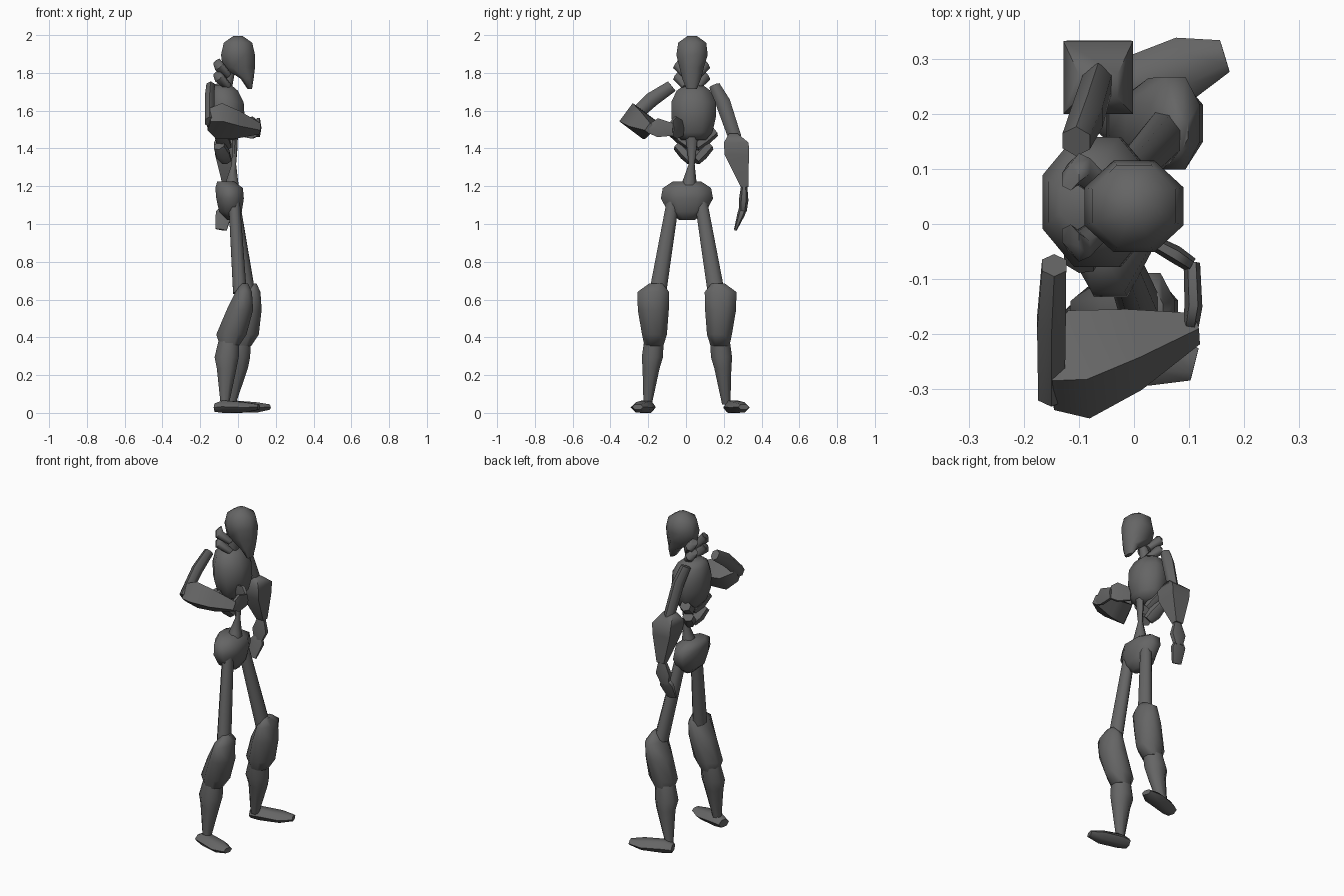
import bpy, bmesh, math
from mathutils import Vector

grey = bpy.data.materials.new("dark grey")
grey.diffuse_color = (0.13, 0.13, 0.13, 1)


def loft(name, rings, hint=(1, 0, 0), sides=8, axis=None):
    """Tube through rings (x, y, z, half width along hint, half width across)."""
    pts = [Vector(r[:3]) for r in rings]
    ax = Vector(axis) if axis else pts[-1] - pts[0]
    ax.normalize()
    u = Vector(hint)
    u = (u - ax * u.dot(ax)).normalized()
    v = ax.cross(u)
    k = 1 / math.cos(math.pi / sides)
    bm = bmesh.new()
    loops = []
    for p, r in zip(pts, rings):
        loop = []
        for i in range(sides):
            t = 2 * math.pi * (i + 0.5) / sides
            loop.append(bm.verts.new(p + u * r[3] * k * math.cos(t) + v * r[4] * k * math.sin(t)))
        loops.append(loop)
    for a, b in zip(loops, loops[1:]):
        for i in range(sides):
            j = (i + 1) % sides
            bm.faces.new((a[i], a[j], b[j], b[i]))
    bm.faces.new(loops[0][::-1])
    bm.faces.new(loops[-1])
    bmesh.ops.recalc_face_normals(bm, faces=bm.faces)
    me = bpy.data.meshes.new(name)
    bm.to_mesh(me)
    bm.free()
    ob = bpy.data.objects.new(name, me)
    bpy.context.collection.objects.link(ob)
    me.materials.append(grey)
    for o in bpy.context.selected_objects:
        o.select_set(False)
    bpy.context.view_layer.objects.active = ob
    ob.select_set(True)
    bpy.ops.object.shade_smooth_by_angle(angle=math.radians(62))
    return ob


UP = (0, 0, 1)

# head: skull tapering to a forward chin
loft("head", [(0.062, 0.03, 1.72, 0.012, 0.028), (0.048, 0.03, 1.775, 0.035, 0.05),
              (0.005, 0.03, 1.835, 0.085, 0.065), (0.0, 0.032, 1.90, 0.09, 0.083),
              (0.0, 0.033, 1.965, 0.075, 0.074), (0.0, 0.033, 2.0, 0.025, 0.025)], axis=UP)
# neck, with a pair of collar rods on each side
loft("neck", [(-0.07, 0.035, 1.68, 0.03, 0.03), (-0.03, 0.03, 1.86, 0.022, 0.022)], sides=6)
for s in (-1, 1):
    for n, dz in enumerate((0.0, -0.06)):
        loft(f"collar_rod_{s}_{n}", [
            (-0.115, 0.03 + s * 0.055, 1.865 + dz, 0.02, 0.022),
            (-0.10, 0.03 + s * 0.07, 1.84 + dz, 0.026, 0.026),
            (-0.05, 0.03 + s * 0.03, 1.79 + dz, 0.018, 0.018)], sides=6)
    # rib rods forming a V under the chest
    for n, (dz, w) in enumerate(((0.0, 0.075), (0.075, 0.10))):
        loft(f"rib_rod_{s}_{n}", [
            (-0.06, 0.04 + s * 0.01, 1.34 + dz, 0.026, 0.024),
            (-0.08, 0.04 + s * w * 0.55, 1.375 + dz, 0.036, 0.03),
            (-0.10, 0.04 + s * w * 1.1, 1.42 + dz, 0.028, 0.026)], sides=6)

# torso
loft("chest", [(-0.06, 0.04, 1.45, 0.05, 0.065), (-0.062, 0.04, 1.49, 0.078, 0.10),
               (-0.065, 0.04, 1.57, 0.10, 0.118), (-0.068, 0.04, 1.65, 0.098, 0.118),
               (-0.078, 0.04, 1.71, 0.078, 0.09), (-0.085, 0.04, 1.74, 0.05, 0.05)], axis=UP)
loft("spine", [(-0.03, 0.015, 1.20, 0.035, 0.04), (-0.03, 0.02, 1.24, 0.03, 0.03),
               (-0.022, 0.03, 1.32, 0.012, 0.014), (-0.015, 0.03, 1.47, 0.015, 0.028)], sides=6)
loft("pelvis", [(-0.03, 0.005, 1.025, 0.025, 0.04), (-0.04, 0.005, 1.07, 0.06, 0.10),
                (-0.042, 0.005, 1.14, 0.073, 0.138), (-0.047, 0.005, 1.195, 0.073, 0.128),
                (-0.065, 0.005, 1.23, 0.045, 0.075)], axis=UP)

# right arm, folded across the chest
loft("right_upper_arm", [(-0.145, -0.075, 1.735, 0.022, 0.028), (-0.15, -0.18, 1.665, 0.026, 0.034),
                         (-0.15, -0.31, 1.545, 0.024, 0.03)], sides=6)
loft("right_forearm", [(-0.155, -0.28, 1.56, 0.045, 0.04), (-0.10, -0.255, 1.55, 0.06, 0.08),
                       (0.0, -0.228, 1.53, 0.05, 0.056), (0.115, -0.19, 1.51, 0.024, 0.018)],
     hint=(0, 0.6, 0.8), sides=4, axis=(1, 0.2, -0.1))
loft("right_palm", [(0.10, -0.20, 1.51, 0.022, 0.013), (0.108, -0.15, 1.515, 0.05, 0.014),
                    (0.105, -0.07, 1.505, 0.033, 0.013)], hint=UP, sides=6)
loft("right_fingers", [(0.105, -0.075, 1.51, 0.04, 0.012), (0.075, -0.055, 1.515, 0.058, 0.014),
                       (0.01, -0.02, 1.51, 0.04, 0.01)], hint=UP, sides=6)

# left arm, hanging
loft("left_upper_arm", [(-0.105, 0.15, 1.74, 0.025, 0.025), (-0.085, 0.195, 1.65, 0.028, 0.034),
                        (-0.065, 0.26, 1.46, 0.026, 0.03)], sides=6)
loft("left_forearm", [(-0.065, 0.25, 1.485, 0.035, 0.022), (-0.065, 0.266, 1.435, 0.063, 0.066),
                      (-0.063, 0.269, 1.37, 0.058, 0.064), (-0.055, 0.31, 1.20, 0.024, 0.02)],
     axis=UP, sides=4)
loft("left_palm", [(-0.055, 0.308, 1.21, 0.02, 0.014), (-0.062, 0.305, 1.13, 0.046, 0.022),
                   (-0.07, 0.30, 1.07, 0.025, 0.018)], sides=6)
loft("left_fingers", [(-0.07, 0.302, 1.09, 0.025, 0.018), (-0.075, 0.293, 1.06, 0.043, 0.018),
                      (-0.09, 0.262, 0.975, 0.03, 0.007)], sides=6)

# legs: thigh, upper calf, lower shin and foot
y0 = 0.005
for side, s, knee, mid, calf, ankle, heel, toe in (
        ("right", -1, 0.01, -0.035, -0.06, -0.07, (-0.12, -0.197), (0.11, -0.255)),
        ("left", 1, 0.055, 0.03, 0.0, -0.035, (-0.075, 0.232), (0.165, 0.305))):
    loft(side + "_thigh", [(-0.02, y0 + s * 0.075, 1.12, 0.03, 0.033),
                           (knee, y0 + s * 0.155, 0.64, 0.036, 0.045)])
    loft(side + "_calf", [(knee + 0.025, s * 0.165 + y0, 0.69, 0.018, 0.035),
                          (knee + 0.02, s * 0.178 + y0, 0.645, 0.044, 0.084),
                          (knee, s * 0.178 + y0, 0.55, 0.07, 0.082),
                          (mid, s * 0.172 + y0, 0.42, 0.08, 0.066),
                          (mid - 0.01, s * 0.175 + y0, 0.36, 0.05, 0.05)], axis=UP)
    loft(side + "_shin", [(mid - 0.01, s * 0.172 + y0, 0.42, 0.05, 0.05),
                          (calf, s * 0.183 + y0, 0.30, 0.064, 0.056),
                          (calf, s * 0.19 + y0, 0.24, 0.052, 0.045),
                          (ankle, s * 0.208 + y0, 0.05, 0.022, 0.022)], axis=UP)
    h, t = Vector(heel), Vector(toe)
    foot = []
    for f, z, a, b in ((0, 0.033, 0.022, 0.032), (0.2, 0.038, 0.033, 0.042),
                       (0.7, 0.034, 0.027, 0.05), (1, 0.036, 0.014, 0.026)):
        c = h.lerp(t, f)
        foot.append((c.x, c.y, z, a, b))
    loft(side + "_foot", foot, hint=UP, sides=6)

# rest the lowest foot on the ground
low = min(v.co.z for o in bpy.data.objects for v in o.data.vertices)
for o in bpy.data.objects:
    for v in o.data.vertices:
        v.co.z -= low
